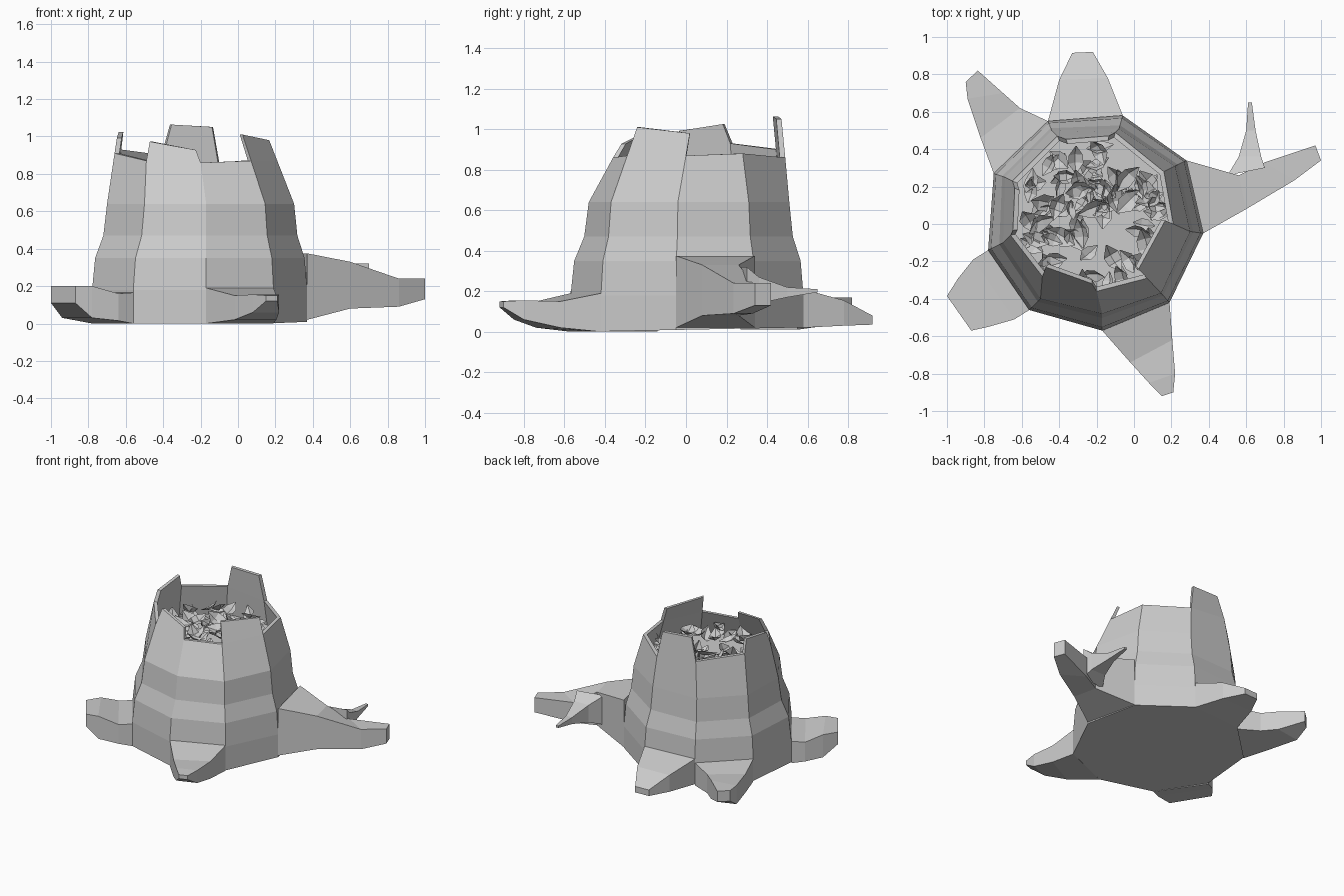
import bpy, bmesh, math, random
from mathutils import Vector, Matrix

if "Cube" in bpy.data.objects:
    bpy.data.objects.remove(bpy.data.objects["Cube"])

grey = bpy.data.materials.new("plain grey")
grey.use_nodes = True
COLOUR = (0.6, 0.6, 0.6, 1)
grey.diffuse_color = COLOUR
grey.node_tree.nodes["Principled BSDF"].inputs["Base Color"].default_value = COLOUR


def finish(name, bm, closed=True):
    if closed:
        bmesh.ops.recalc_face_normals(bm, faces=bm.faces)
    mesh = bpy.data.meshes.new(name)
    bm.to_mesh(mesh)
    bm.free()
    mesh.materials.append(grey)
    obj = bpy.data.objects.new(name, mesh)
    bpy.context.collection.objects.link(obj)
    return obj


def loft(bm, loops, cap_start=True, cap_end=True):
    """Bridge equal closed loops of points with quads."""
    rows = [[bm.verts.new(p) for p in loop] for loop in loops]
    n = len(rows[0])
    for low, high in zip(rows, rows[1:]):
        for i in range(n):
            j = (i + 1) % n
            bm.faces.new((low[i], low[j], high[j], high[i]))
    if cap_start:
        bm.faces.new(rows[0])
    if cap_end:
        bm.faces.new(rows[-1])


# Nine trunk corners: ground, waist and rim outlines, with rim heights
GROUND = [(-.46, .55), (-.06, .58), (.28, .34), (.37, -.05), (.19, -.42),
          (-.17, -.57), (-.56, -.46), (-.78, -.14), (-.75, .27)]
WAIST = [(-.44, .50), (-.08, .51), (.22, .31), (.30, -.04), (.145, -.37),
         (-.17, -.48), (-.50, -.40), (-.70, -.10), (-.69, .25)]
RIM = [(-.41, .47), (-.10, .49), (.16, .28), (.21, 0), (.07, -.29),
       (-.20, -.36), (-.49, -.28), (-.66, -.06), (-.65, .23)]
RIM_Z = [.90, .86, .88, .87, .87, .86, .87, .91, .93]
N = len(GROUND)
WAIST_Z = .64
CENTRE = Vector((-.22, .04))


def ground_z(y):
    return max(0, .02 * (y + .5))


def inward(p, k=.94):
    q = CENTRE + (Vector(p[:2]) - CENTRE) * k
    return Vector((q.x, q.y, p[2]))


def lower(i, t, z):
    q = Vector(GROUND[i]).lerp(Vector(WAIST[i]), t)
    return Vector((q.x, q.y, z))


def upper(i, z):
    t = (z - WAIST_Z) / (RIM_Z[i] - WAIST_Z)
    q = Vector(WAIST[i]) + (Vector(RIM[i]) - Vector(WAIST[i])) * t
    return Vector((q.x, q.y, z))


# Hollow trunk: outside up, over the rim, down to the inner floor
bm = bmesh.new()
loops = [[lower(i, 0, ground_z(GROUND[i][1])) for i in range(N)]]
loops += [[lower(i, t, z) for i in range(N)]
          for t, z in ((0, .18), (.2, .35), (.75, .47), (1, WAIST_Z))]
rim = [upper(i, RIM_Z[i]) for i in range(N)]
loops += [rim, [inward(p) for p in rim],
          [inward(upper(i, .68)) for i in range(N)]]
loft(bm, loops)
finish("trunk", bm)

# Splintered shards above the rim: side, height at each end, inset at each end
bm = bmesh.new()
for i, z0, z1, s0, s1 in ((0, 1.065, 1.05, .1, .06), (3, .98, 1.01, 0, 0),
                          (5, .925, .975, .06, .05), (7, .99, 1.03, .05, .12)):
    j = (i + 1) % N
    a, b = rim[i], rim[j]
    c, d = upper(j, z1), upper(i, z0)
    c, d = c.lerp(d, s1), d.lerp(c, s0)
    outer = [a, b, c, d]
    loft(bm, [outer, [inward(p) for p in outer]])
finish("rim_shards", bm)


# Roots: each section is two sides (x, y), then top and bottom height
def root(name, sections):
    bm = bmesh.new()
    loops = []
    for (ax, ay), (bx, by), top, bottom in sections:
        loops.append([(ax, ay, bottom), (bx, by, bottom), (bx, by, top), (ax, ay, top)])
    loft(bm, loops)
    finish(name, bm)


root("back_root", [
    (GROUND[0], GROUND[1], .21, .02), ((-.40, .77), (-.14, .78), .155, .03),
    ((-.33, .915), (-.22, .92), .08, .035)])
root("left_root", [
    (GROUND[2], GROUND[3], .375, .02), ((.56, .26), (.60, .08), .33, .08),
    ((.70, .33), (.86, .235), .24, .09), ((.97, .42), (1, .34), .24, .13)])
root("left_root_branch", [
    ((.50, .26), (.70, .30), .32, .10), ((.56, .36), (.68, .36), .27, .14),
    ((.60, .50), (.65, .50), .22, .17), ((.61, .65), (.63, .65), .21, .195)])
root("front_root", [
    (GROUND[4], GROUND[5], .19, 0), ((.205, -.62), (-.02, -.74), .15, .02),
    ((.22, -.80), (.08, -.85), .155, .06), ((.21, -.90), (.15, -.92), .15, .12)])
root("right_front_root", [
    (GROUND[6], GROUND[7], .165, 0), ((-.64, -.51), (-.86, -.19), .16, .015),
    ((-.78, -.55), (-.94, -.29), .20, .03), ((-.87, -.57), (-1, -.385), .20, .11)])
root("right_back_root", [
    (GROUND[8], GROUND[0], .18, .01), ((-.82, .46), (-.61, .62), .16, .02),
    ((-.89, .67), (-.70, .70), .17, .03), ((-.90, .76), (-.835, .82), .17, .09)])

# Curled, folded dead leaves littering the hollow
rng = random.Random(7)
bm = bmesh.new()
for k in range(85):
    angle = rng.uniform(0, math.tau)
    dist = .38 * math.sqrt(rng.random())
    place = Matrix.Translation((CENTRE.x + dist * math.cos(angle),
                                CENTRE.y + dist * math.sin(angle), rng.uniform(.70, .77)))
    turn = (Matrix.Rotation(rng.uniform(0, math.tau), 4, "Z")
            @ Matrix.Rotation(rng.uniform(-.7, .7), 4, "X")
            @ Matrix.Rotation(rng.uniform(-.7, .7), 4, "Y"))
    size = rng.uniform(.06, .09)
    curl = rng.uniform(.2, .7)
    rows = []
    for x, w in ((-1, .05), (-.3, .55), (.3, .5), (1, .03)):
        rows.append([bm.verts.new(place @ turn @ (size * Vector(
            (x, side * w, curl * x * x + .5 * abs(side) * w)))) for side in (-1, 0, 1)])
    for r, s in zip(rows, rows[1:]):
        for m in (0, 1):
            bm.faces.new((r[m], s[m], s[m + 1], r[m + 1]))
finish("dead_leaves", bm, closed=False)
